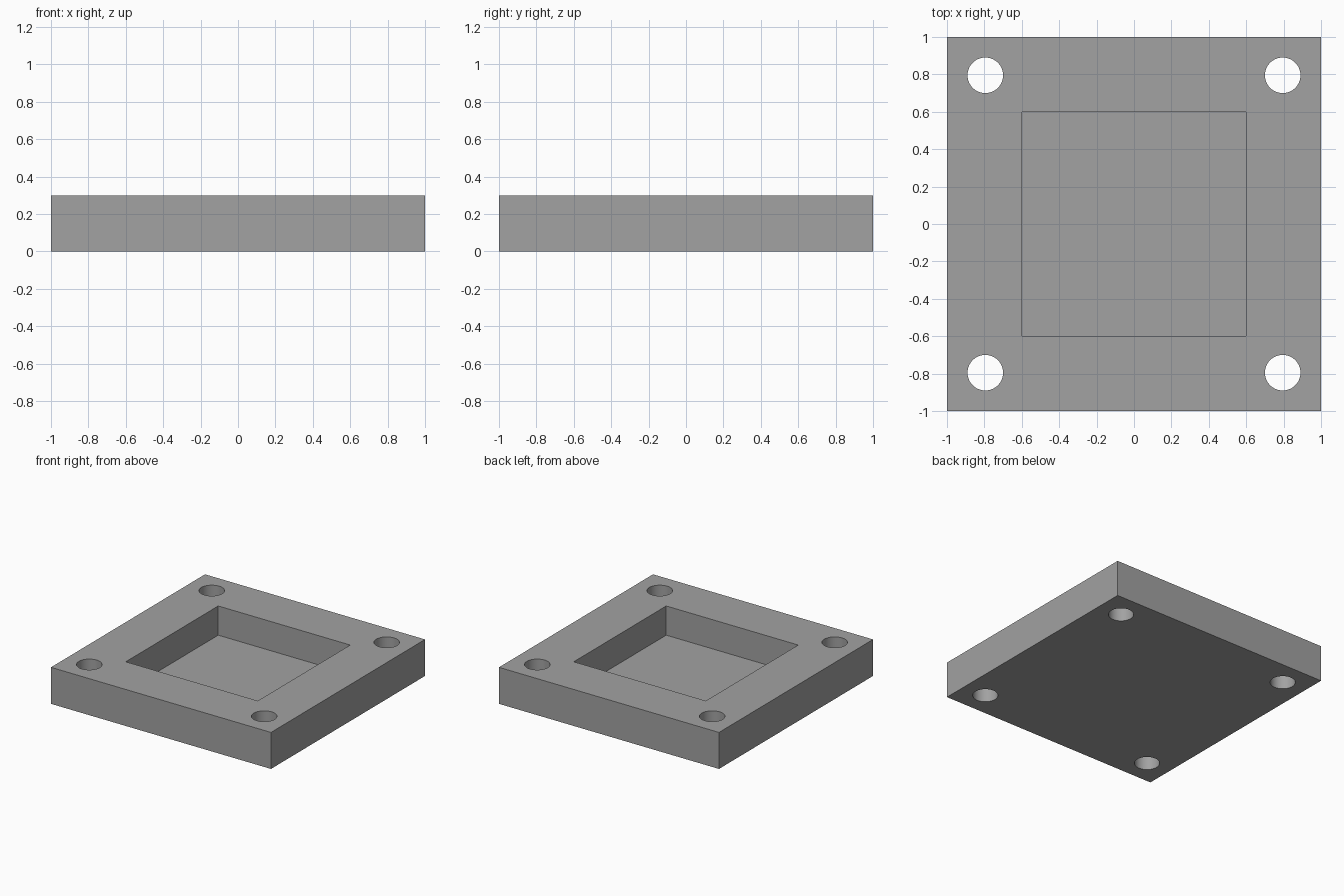
import bpy

if "Cube" in bpy.data.objects:
    bpy.data.objects.remove(bpy.data.objects["Cube"])

HEIGHT = 0.30
FLOOR = 0.06
HOLE_POS = 0.795
HOLE_RADIUS = 0.095

grey = bpy.data.materials.new("plain grey")
grey.diffuse_color = (0.36, 0.36, 0.36, 1.0)
grey.use_nodes = True
grey.node_tree.nodes["Principled BSDF"].inputs["Base Color"].default_value = grey.diffuse_color


def box(name, size, z_low, z_high):
    bpy.ops.mesh.primitive_cube_add(size=1, location=(0, 0, (z_low + z_high) / 2))
    ob = bpy.context.object
    ob.name = name
    ob.scale = (size, size, z_high - z_low)
    bpy.ops.object.transform_apply(location=True, rotation=False, scale=True)
    ob.data.materials.append(grey)
    return ob


def cut(target, cutter):
    mod = target.modifiers.new(cutter.name, 'BOOLEAN')
    mod.operation = 'DIFFERENCE'
    mod.solver = 'EXACT'
    mod.object = cutter
    bpy.context.view_layer.objects.active = target
    bpy.ops.object.modifier_apply(modifier=mod.name)
    bpy.data.objects.remove(cutter)


# Square mounting plate
plate = box("mounting_plate", 2.0, 0.0, HEIGHT)

# Square pocket, open at the top
cut(plate, box("pocket_cutter", 1.2, FLOOR, HEIGHT + 0.2))

# Round through holes in the four corners
for sx in (-1, 1):
    for sy in (-1, 1):
        bpy.ops.mesh.primitive_cylinder_add(
            vertices=64, radius=HOLE_RADIUS, depth=1.0,
            location=(sx * HOLE_POS, sy * HOLE_POS, HEIGHT / 2))
        hole = bpy.context.object
        hole.name = "hole_cutter"
        hole.data.materials.append(grey)
        cut(plate, hole)

# Smooth hole walls, crisp plate edges
bpy.ops.object.select_all(action='DESELECT')
plate.select_set(True)
bpy.context.view_layer.objects.active = plate
bpy.ops.object.shade_smooth_by_angle(angle=0.52)
